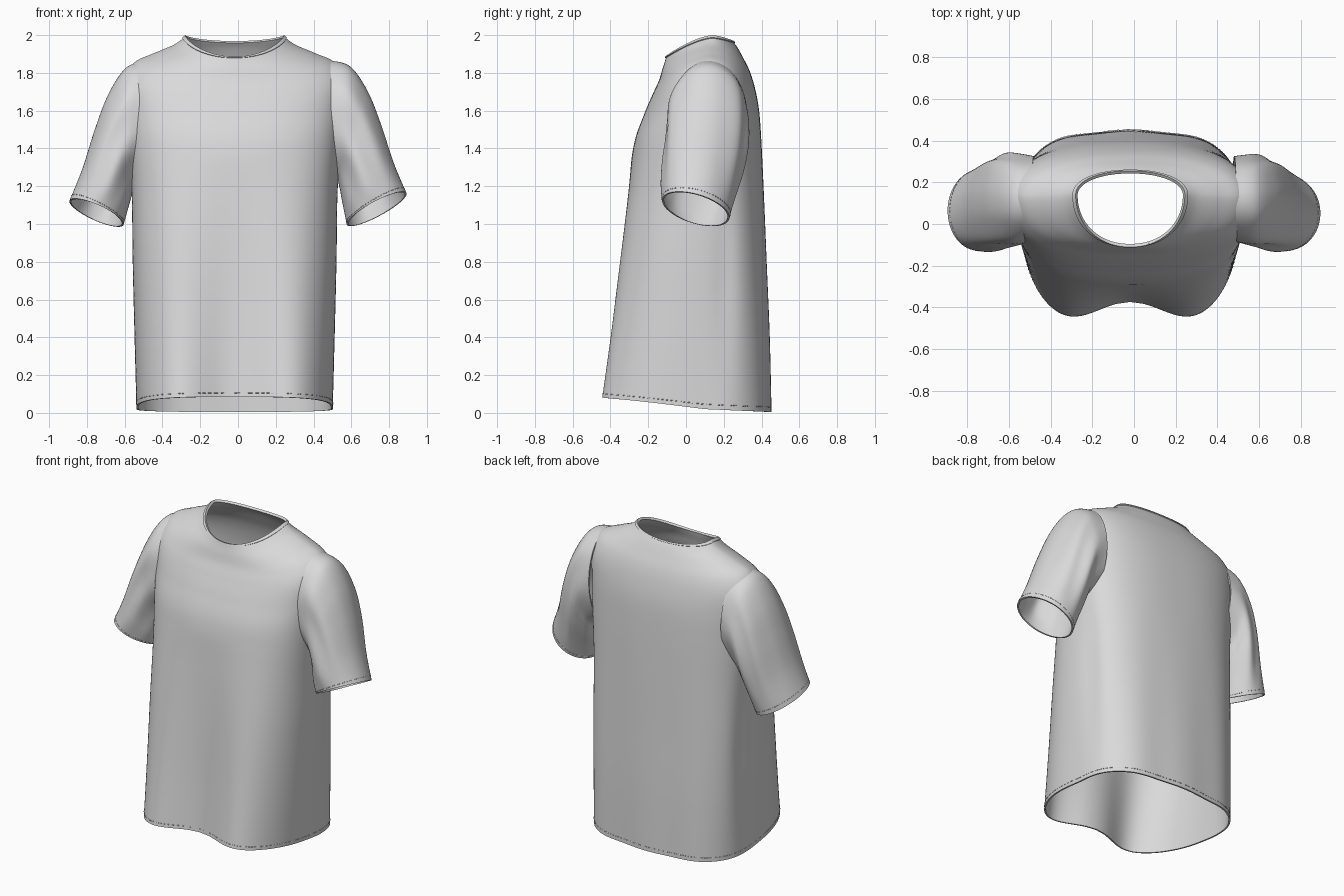
import bpy
import bmesh
from math import sin, cos, pi, exp
from mathutils import Vector

cube = bpy.data.objects.get("Cube")
if cube:
    bpy.data.objects.remove(cube, do_unlink=True)

fabric = bpy.data.materials.new("light_grey_fabric")
fabric.use_nodes = True
grey = (0.7, 0.7, 0.7, 1)
fabric.diffuse_color = grey
shader = fabric.node_tree.nodes["Principled BSDF"]
shader.inputs["Base Color"].default_value = grey
shader.inputs["Roughness"].default_value = 0.8

# Torso rings: half width, front y, back y, then height at front, side, back
TORSO = [
    (.52, -.425, .448, .085, .02, .005),
    (.53, -.39, .44, .4, .4, .4),
    (.54, -.35, .425, .8, .8, .8),
    (.545, -.312, .412, 1.15, 1.15, 1.15),
    (.56, -.276, .4, 1.42, 1.42, 1.42),
    (.575, -.222, .387, 1.58, 1.6, 1.6),
    (.58, -.175, .365, 1.69, 1.76, 1.72),
    (.53, -.143, .337, 1.76, 1.855, 1.81),
    (.425, -.125, .3, 1.82, 1.905, 1.885),
    (.32, -.112, .272, 1.86, 1.95, 1.935),
    (.258, -.105, .25, 1.885, 1.995, 1.965),
]
# Sleeve rings: outer x, outer z, inner x, inner z, front y, back y
SLEEVE = [
    (.49, 1.865, .47, 1.27, -.085, .325),
    (.595, 1.825, .53, 1.23, -.105, .335),
    (.685, 1.69, .55, 1.19, -.112, .335),
    (.755, 1.51, .565, 1.14, -.122, .32),
    (.825, 1.29, .585, 1.07, -.13, .285),
    (.893, 1.12, .605, 1.0, -.127, .255),
]


def blend(rows, t):
    """Smooth spline through the rows at t from 0 to 1."""
    last = len(rows) - 1
    k = min(int(t * last), last - 1)
    f = t * last - k
    out = []
    for a, b, c, d in zip(rows[max(k - 1, 0)], rows[k], rows[k + 1], rows[min(k + 2, last)]):
        m, n = (c - a) / 2, (d - b) / 2
        out.append(b + m * f + (3 * (c - b) - 2 * m - n) * f ** 2
                   + (2 * (b - c) + m + n) * f ** 3)
    return out


def rounded(value, power):
    return (1 if value >= 0 else -1) * abs(value) ** power


def torso_point(t, u):
    w, front, back, z_front, z_side, z_back = blend(TORSO, t)
    ahead = cos(u) > 0
    # The front is squarer than the back, and the neck is nearly oval
    squareness = 2 / ((3.2 if ahead else 2.8) * (1 - t) + 2.1 * t)
    centre = .1 + .04 * t
    sx, reach = rounded(sin(u), squareness), abs(cos(u)) ** squareness
    x = w * sx
    y = centre + reach * ((front if ahead else back) - centre)
    z = z_side + reach ** (1 + .5 * t) * ((z_front if ahead else z_back) - z_side)
    # Drape: two broad lobes in front, shallow waves at the back and sides
    loose = max(0, 1 - z / 1.35)
    if ahead:
        y += .055 * loose * cos(pi * x / .34) * reach
    else:
        y += .005 * loose * cos(pi * x / .18) * reach
    hollow = exp(-((y - .2) / .07) ** 2)
    x -= .025 * sx * hollow * min(1, loose * 2) * min(1, z)
    return Vector((x - .018, y, z))


def sleeve_point(side, t, a):
    ox, oz, ix, iz, front, back = blend(SLEEVE, t)
    if side > 0:
        ix -= .03 * t
        oz += .04 * t
        back -= .025 * t
    outer, inner = cos(a), sin(a)
    # Soft creases that fan out from the armhole
    crease = 1 + .04 * sin(pi * t) * sin(7 * a + 3 * t)
    x = (ox + ix) / 2 + (ox - ix) / 2 * outer
    z = (oz + iz) / 2 + (oz - iz) / 2 * outer
    y = (front + back) / 2 - (back - front) / 2 * inner * crease
    z += .045 * inner * t ** 3
    return Vector((side * x, y, z))


def in_armhole(p):
    """True for torso cloth that the sleeve covers."""
    return abs(p.x) > .45 and ((p.y - .12) / .16) ** 2 + ((p.z - 1.56) / .24) ** 2 < 1


def cloth(name, point, rings, segments, thickness, offset, start=0, flip=False):
    """Loft an open tube of cloth and give it thickness."""
    bm = bmesh.new()
    grid = []
    for j in range(rings + 1):
        t = start + (1 - start) * j / rings
        grid.append([bm.verts.new(point(t, 2 * pi * i / segments)) for i in range(segments)])
    for low, high in zip(grid, grid[1:]):
        for i in range(segments):
            k = (i + 1) % segments
            quad = [low[i], low[k], high[k], high[i]]
            bm.faces.new(quad[::-1] if flip else quad)
    if name == "torso":
        covered = [f for f in bm.faces if in_armhole(f.calc_center_median())]
        bmesh.ops.delete(bm, geom=covered, context="FACES")
    mesh = bpy.data.meshes.new(name)
    bm.to_mesh(mesh)
    bm.free()
    mesh.materials.append(fabric)
    obj = bpy.data.objects.new(name, mesh)
    bpy.context.collection.objects.link(obj)
    bpy.ops.object.select_all(action="DESELECT")
    obj.select_set(True)
    bpy.context.view_layer.objects.active = obj
    shell = obj.modifiers.new("thickness", "SOLIDIFY")
    shell.thickness = thickness
    shell.offset = offset
    bpy.ops.object.modifier_apply(modifier=shell.name)
    bpy.ops.object.shade_smooth_by_angle(angle=pi / 4)


def stitches(name, point, t, count):
    """A dashed line of thread lying on the cloth."""
    curve = bpy.data.curves.new(name, "CURVE")
    curve.dimensions = "3D"
    curve.bevel_depth = .002
    curve.bevel_resolution = 0
    for i in range(count):
        dash = curve.splines.new("POLY")
        dash.points.add(1)
        for p, step in zip(dash.points, (0, .6)):
            p.co = (*point(t, 2 * pi * (i + step) / count), 1)
    curve.materials.append(fabric)
    bpy.context.collection.objects.link(bpy.data.objects.new(name, curve))


# Torso with its collar and hem
cloth("torso", torso_point, 90, 160, .01, -1)
cloth("neck_band", torso_point, 6, 120, .012, 0, start=.965)
stitches("hem_stitches", torso_point, .011, 150)

# Sleeves
for side, label in ((1, "left"), (-1, "right")):
    def point(t, a, side=side):
        return sleeve_point(side, t, a)
    # Both sleeves run front first, so the mirrored one needs its faces turned
    cloth(label + "_sleeve", point, 40, 80, .01, -1, flip=side < 0)
    stitches(label + "_cuff_stitches", point, .955, 70)
